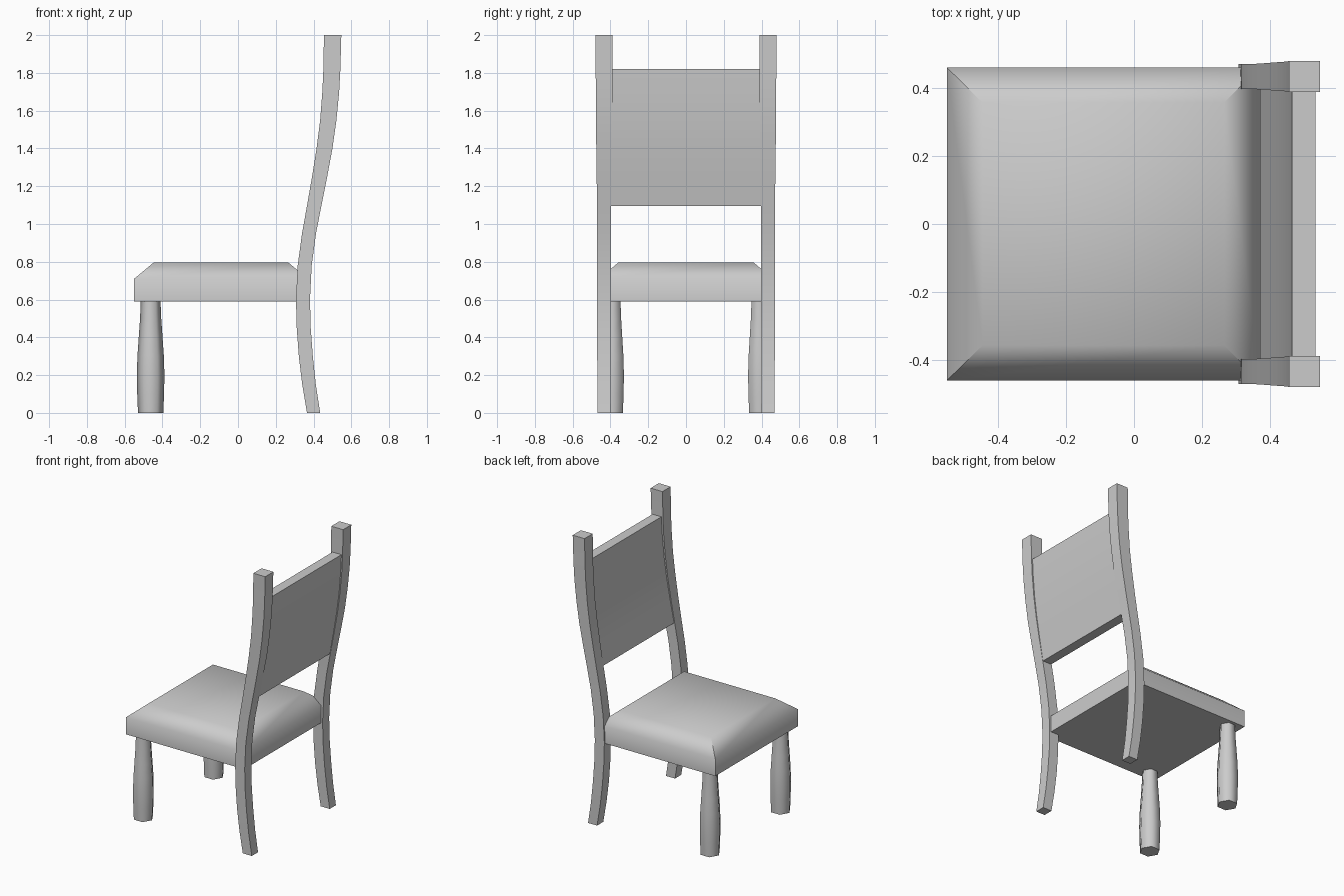
import bpy, bmesh, math

if "Cube" in bpy.data.objects:
    bpy.data.objects.remove(bpy.data.objects["Cube"])

def finish(name, bm, angle):
    bmesh.ops.recalc_face_normals(bm, faces=bm.faces[:])
    mesh = bpy.data.meshes.new(name)
    bm.to_mesh(mesh)
    bm.free()
    ob = bpy.data.objects.new(name, mesh)
    bpy.context.collection.objects.link(ob)
    bpy.ops.object.select_all(action='DESELECT')
    ob.select_set(True)
    bpy.context.view_layer.objects.active = ob
    bpy.ops.object.shade_smooth_by_angle(angle=math.radians(angle))
    return ob

def loft(name, rings, angle=40):
    """Skin a stack of closed rings and cap both ends."""
    bm = bmesh.new()
    loops = [[bm.verts.new(p) for p in ring] for ring in rings]
    n = len(loops[0])
    for a, b in zip(loops, loops[1:]):
        for i in range(n):
            bm.faces.new((a[i], a[(i + 1) % n], b[(i + 1) % n], b[i]))
    bm.faces.new(loops[0][::-1])
    bm.faces.new(loops[-1])
    return finish(name, bm, angle)

def rect(x0, x1, y0, y1, z):
    return [(x0, y0, z), (x1, y0, z), (x1, y1, z), (x0, y1, z)]

# Seat cushion with sloped upper border
loft("seat", [rect(-0.55, 0.37, -0.46, 0.46, 0.59),
              rect(-0.55, 0.37, -0.46, 0.46, 0.71),
              rect(-0.445, 0.265, -0.357, 0.357, 0.797)], 52)

# S-shaped side profile of the back posts: z, centre x, half depth
path = [(0, 0.40, 0.035), (0.15, 0.376, 0.036), (0.3, 0.359, 0.037),
        (0.45, 0.348, 0.037), (0.6, 0.344, 0.037), (0.78, 0.353, 0.037),
        (0.95, 0.376, 0.037), (1.095, 0.403, 0.038), (1.25, 0.432, 0.040),
        (1.4, 0.458, 0.042), (1.55, 0.478, 0.043), (1.7, 0.491, 0.0445),
        (1.82, 0.497, 0.045), (2.0, 0.501, 0.046)]

# Back posts, one piece from floor to top
for side, s in (("left", -1), ("right", 1)):
    rings = [rect(x - h, x + h, s * (0.433 - h * 0.98), s * (0.433 + h), z)
             for z, x, h in path]
    loft("back_post_" + side, rings)

# Backrest panel follows the posts
loft("backrest_panel", [rect(x - 0.033, x + 0.036, -0.40, 0.40, z)
                        for z, x, h in path if 1.0 < z < 1.9])

# Six-sided turned front legs
leg = [(0, 0.067), (0.1, 0.071), (0.2, 0.073), (0.3, 0.070),
       (0.4, 0.063), (0.5, 0.056), (0.6, 0.052)]
for side, s in (("left", -1), ("right", 1)):
    rings = [[(-0.4625 + r * math.cos(i * math.pi / 3),
               s * 0.392 + r * math.sin(i * math.pi / 3), z) for i in range(6)]
             for z, r in leg]
    loft("front_leg_" + side, rings, 65)
